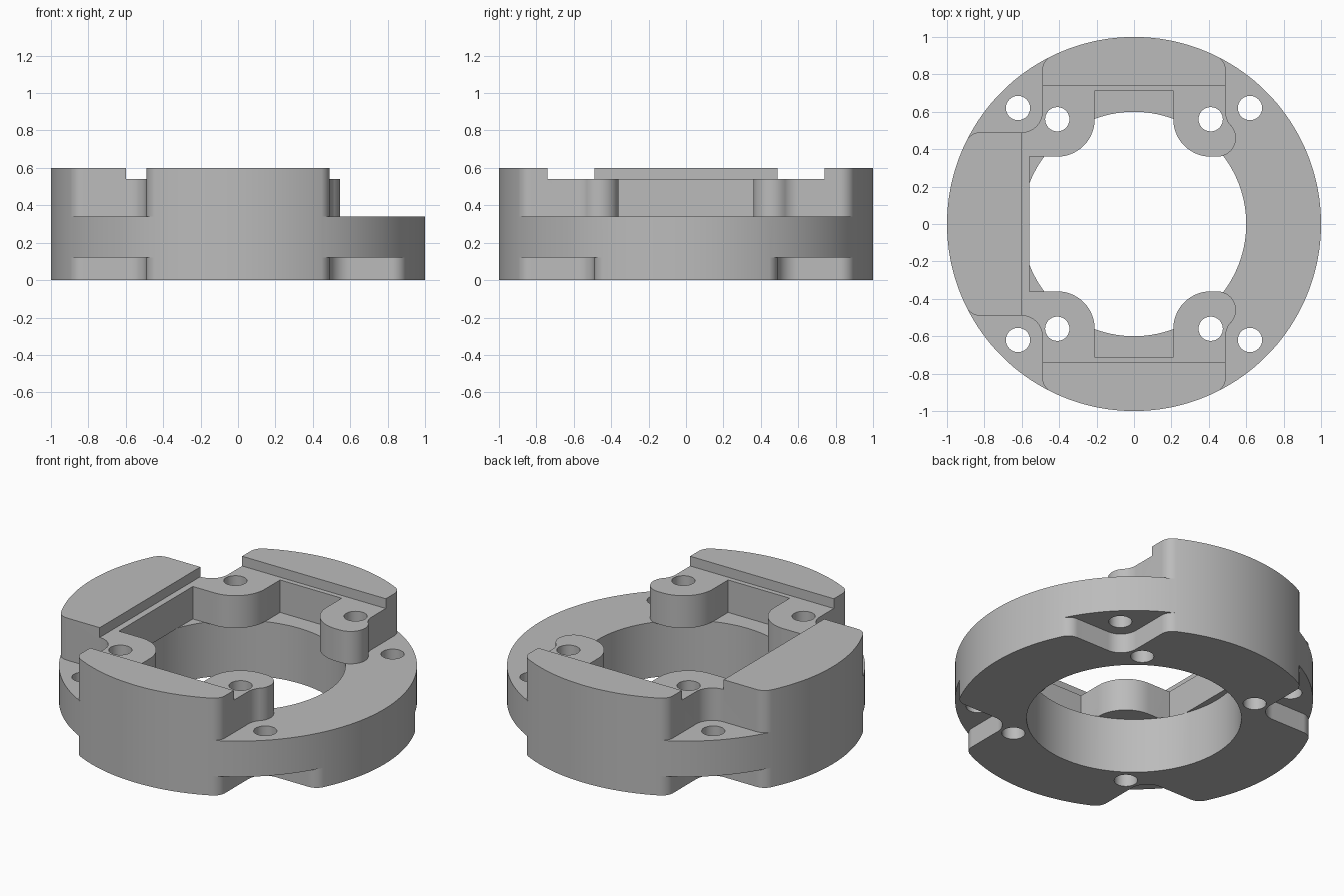
import bpy, bmesh
from math import cos, sin, radians, atan2, degrees, hypot

cube = bpy.data.objects.get("Cube")
if cube:
    bpy.data.objects.remove(cube, do_unlink=True)

metal = bpy.data.materials.new("grey metal")
metal.use_nodes = True
GREY = (0.5, 0.5, 0.5, 1)
metal.diffuse_color = GREY
metal.node_tree.nodes["Principled BSDF"].inputs["Base Color"].default_value = GREY

DECK, LEDGE, TOP, POCKET = 0.34, 0.54, 0.6, 0.12
LOW, HIGH = -0.1, 0.7      # cutter overshoot
EDGE, ROUND, SOFT = 0.49, 0.11, 0.08


def arc(cx, cy, r, a0, a1, n=14):
    steps = [radians(a0 + (a1 - a0) * i / n) for i in range(n + 1)]
    return [(cx + r * cos(a), cy + r * sin(a)) for a in steps]


def prism(name, outline, z0, z1):
    bm = bmesh.new()
    face = bm.faces.new([bm.verts.new((x, y, z0)) for x, y in outline])
    new = bmesh.ops.extrude_face_region(bm, geom=[face])["geom"]
    verts = [v for v in new if isinstance(v, bmesh.types.BMVert)]
    bmesh.ops.translate(bm, verts=verts, vec=(0, 0, z1 - z0))
    bmesh.ops.recalc_face_normals(bm, faces=bm.faces)
    mesh = bpy.data.meshes.new(name)
    bm.to_mesh(mesh)
    bm.free()
    mesh.materials.append(metal)
    obj = bpy.data.objects.new(name, mesh)
    bpy.context.collection.objects.link(obj)
    return obj


def disc(x, y, r, n):
    return arc(x, y, r, 0, 360, n)[:-1]


def flip(points, sx, sy):
    return [(x * sx, y * sy) for x, y in points]


body = prism("flange_body", disc(0, 0, 1, 180), 0, TOP)


def cut(outline, z0, z1):
    cutter = prism("cutter", outline, z0, z1)
    cutter.hide_render = True
    mod = body.modifiers.new("cut", 'BOOLEAN')
    mod.operation, mod.solver, mod.object = 'DIFFERENCE', 'EXACT', cutter
    bpy.context.view_layer.objects.active = body
    bpy.ops.object.modifier_apply(modifier=mod.name)
    bpy.data.objects.remove(cutter, do_unlink=True)


# Corner pocket outline: rounded inner corner, softened ends at the rim
near = EDGE - SOFT
far = ((1 - SOFT) ** 2 - near ** 2) ** 0.5
tilt = degrees(atan2(near, far))
rim_end = arc(near, far, SOFT, 0, 90 - tilt)
rim_start = [(y, x) for x, y in reversed(rim_end)]
mid = EDGE + ROUND
pocket = (rim_start + arc(mid, mid, ROUND, 270, 180) + rim_end
          + [(rim_end[-1][0] * 1.2, rim_end[-1][1] * 1.2), (1.2, 1.2),
             (rim_start[0][0] * 1.2, rim_start[0][1] * 1.2)])

# Upper opening: wall notches, four screw lugs, open right side
lug_x, lug_y, lug_r = 0.41, 0.56, 0.2
tip_x, tip_y, tip_r = 0.445, 0.46, 0.1
lean = degrees(atan2(mid - tip_y, mid - tip_x))
half = ([(-0.56, lug_y - lug_r)]
        + arc(-lug_x, lug_y, lug_r, -90, 0)
        + [(-0.21, 0.71), (0.21, 0.71)]
        + arc(lug_x, lug_y, lug_r, 180, 270)
        + arc(tip_x, tip_y, tip_r, -90, lean)
        + arc(mid, mid, ROUND, 180 + lean, 180)
        + rim_end + [(rim_end[-1][0] * 1.2, rim_end[-1][1] * 1.2), (1.2, 1.2)])
cut(half + flip(reversed(half), 1, -1), DECK, HIGH)

# Pockets under every corner, and above the two left corners
for sx in (-1, 1):
    for sy in (-1, 1):
        cut(flip(pocket, sx, sy), LOW, POCKET)
        if sx < 0:
            cut(flip(pocket, sx, sy), DECK, HIGH)

# Seat ledge between the raised blocks
cut([(-0.6, -0.74), (1.2, -0.74), (1.2, 0.74), (-0.6, 0.74)], LEDGE, HIGH)

# Central bore below the deck
cut(disc(0, 0, 0.6, 120), LOW, DECK)

# Screw holes through the lugs and the corner tabs
for sx in (-1, 1):
    for sy in (-1, 1):
        for x, y in ((lug_x, lug_y), (0.62, 0.62)):
            cut(disc(x * sx, y * sy, 0.065, 32), LOW, HIGH)

bpy.ops.object.select_all(action='DESELECT')
body.select_set(True)
bpy.context.view_layer.objects.active = body
bpy.ops.object.shade_smooth_by_angle(angle=radians(30))
